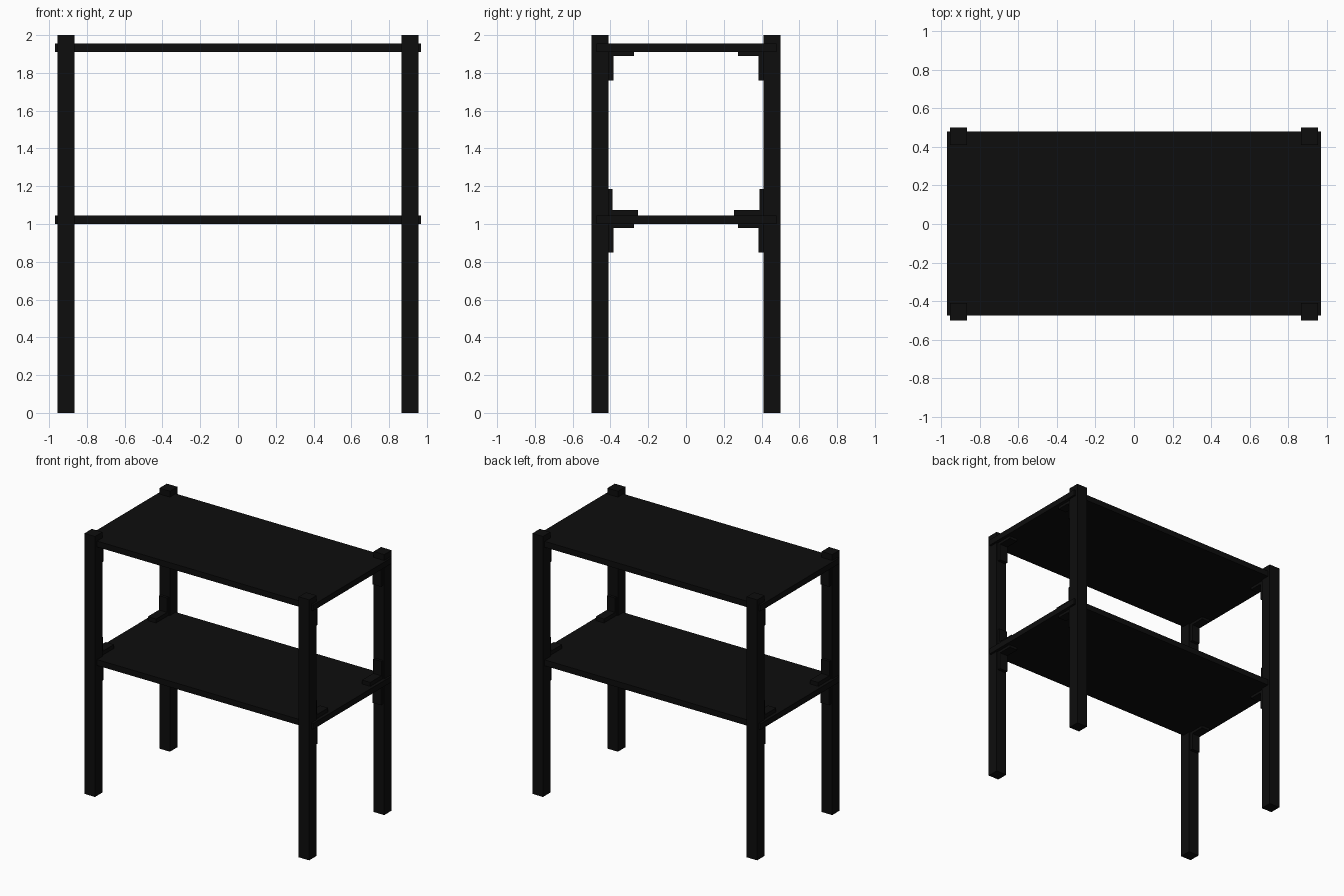
import bpy

if "Cube" in bpy.data.objects:
    bpy.data.objects.remove(bpy.data.objects["Cube"])

black = bpy.data.materials.new("black_finish")
black.diffuse_color = (0.004, 0.004, 0.004, 1)
black.use_nodes = True
black.node_tree.nodes["Principled BSDF"].inputs["Base Color"].default_value = black.diffuse_color


def box(name, x0, x1, y0, y1, z0, z1):
    bpy.ops.mesh.primitive_cube_add(size=1, location=((x0 + x1) / 2, (y0 + y1) / 2, (z0 + z1) / 2))
    ob = bpy.context.object
    ob.name = name
    ob.scale = (x1 - x0, y1 - y0, z1 - z0)
    bpy.ops.object.transform_apply(location=False, rotation=False, scale=True)
    ob.data.materials.append(black)
    return ob


def bracket(name, sx, sy, z, up, reach, height, t_wall, t_flat):
    # L profile in (distance from leg, height from shelf), extruded along x
    prof = [(0, 0), (reach, 0), (reach, t_flat), (t_wall, t_flat), (t_wall, height), (0, height)]
    xa, xb = sx * 0.875, sx * 0.945
    verts = [(x, sy * (0.41 - d), z + up * h) for x in (xa, xb) for d, h in prof]
    n = len(prof)
    faces = [(i, (i + 1) % n, n + (i + 1) % n, n + i) for i in range(n)]
    faces += [tuple(reversed(range(n))), tuple(range(n, 2 * n))]
    if sx * sy * up > 0:
        faces = [tuple(reversed(f)) for f in faces]
    me = bpy.data.meshes.new(name)
    me.from_pydata(verts, [], faces)
    me.materials.append(black)
    ob = bpy.data.objects.new(name, me)
    bpy.context.collection.objects.link(ob)


# Shelves
box("upper_shelf", -0.97, 0.97, -0.475, 0.48, 1.91, 1.955)
box("lower_shelf", -0.97, 0.97, -0.475, 0.48, 1.0, 1.045)

# Legs and corner brackets
for sx, side in ((-1, "left"), (1, "right")):
    for sy, end in ((-1, "front"), (1, "back")):
        tag = f"{end}_{side}"
        xs = sorted((sx * 0.865, sx * 0.955))
        ys = sorted((sy * 0.41, sy * 0.5))
        box(f"{tag}_leg", *xs, *ys, 0, 2)
        bracket(f"{tag}_upper_bracket", sx, sy, 1.91, -1, 0.135, 0.15, 0.025, 0.02)
        bracket(f"{tag}_lower_bracket", sx, sy, 1.0, -1, 0.135, 0.15, 0.025, 0.02)
        bracket(f"{tag}_lower_top_bracket", sx, sy, 1.045, 1, 0.155, 0.14, 0.02, 0.03)

# Make bracket normals point outward
import bmesh
for ob in bpy.data.objects:
    bm = bmesh.new()
    bm.from_mesh(ob.data)
    bmesh.ops.recalc_face_normals(bm, faces=bm.faces)
    bm.to_mesh(ob.data)
    bm.free()
